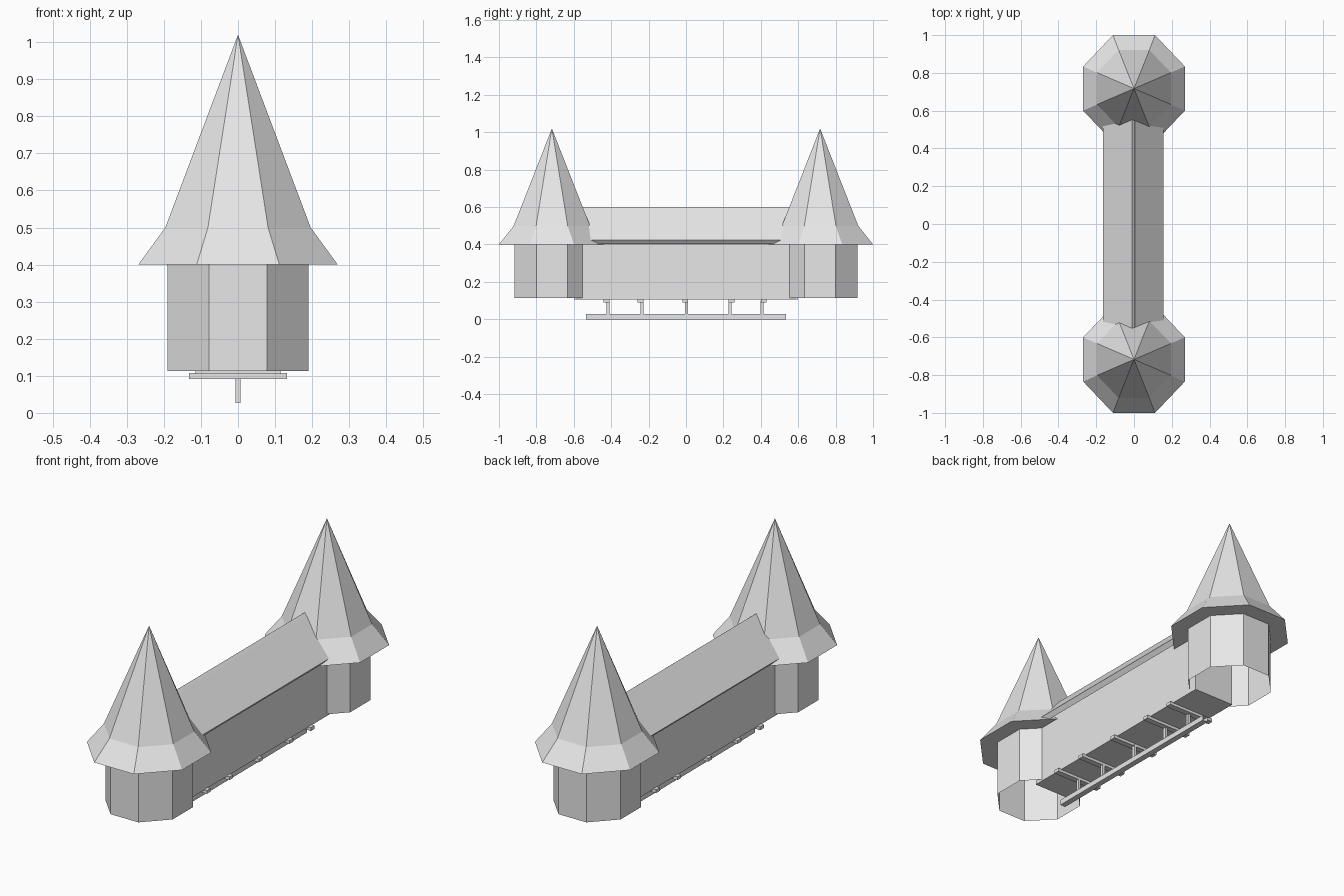
import bpy, math

if "Cube" in bpy.data.objects:
    bpy.data.objects.remove(bpy.data.objects["Cube"])

stone = bpy.data.materials.new("light_grey")
stone.diffuse_color = (0.8, 0.8, 0.8, 1)
stone.use_nodes = True
stone.node_tree.nodes["Principled BSDF"].inputs["Base Color"].default_value = stone.diffuse_color


def make(name, verts, faces):
    mesh = bpy.data.meshes.new(name)
    mesh.from_pydata(verts, [], faces)
    mesh.materials.append(stone)
    obj = bpy.data.objects.new(name, mesh)
    bpy.context.collection.objects.link(obj)
    return obj


def prism(name, profile, y0, y1, caps=True):
    """Extrude an (x, z) profile, listed counter-clockwise from the front, along y."""
    n = len(profile)
    verts = [(x, y, z) for y in (y0, y1) for x, z in profile]
    faces = [(i, i + n, (i + 1) % n + n, (i + 1) % n) for i in range(n)]
    if caps:
        faces += [tuple(range(n)), tuple(range(2 * n - 1, n - 1, -1))]
    return make(name, verts, faces)


def bar(name, hx, y, hy, z0, z1, caps=True):
    return prism(name, [(-hx, z0), (hx, z0), (hx, z1), (-hx, z1)], y - hy, y + hy, caps)


def octagon(ax, ay, cy, z):
    """Flat-fronted octagon given its half-widths in x and y."""
    k = 1 / math.cos(math.pi / 8)
    angles = [math.pi / 8 + i * math.pi / 4 for i in range(8)]
    return [(ax * k * math.cos(a), cy + ay * k * math.sin(a), z) for a in angles]


def band(a, b):
    return [(a + i, a + (i + 1) % 8, b + (i + 1) % 8, b + i) for i in range(8)]


for side, label in ((-1, "front"), (1, "back")):
    # Hollow tower shaft, open underneath
    cy = side * 0.716
    make(label + "_tower_wall",
         octagon(0.19, 0.2, cy, 0.113) + octagon(0.19, 0.2, cy, 0.4), band(0, 8))
    # Flared spire with a flat underside
    cy = side * 0.717
    verts = octagon(0.269, 0.283, cy, 0.4) + octagon(0.196, 0.204, cy, 0.5) + [(0, cy, 1.02)]
    faces = band(0, 8) + [(8 + i, 8 + (i + 1) % 8, 16) for i in range(8)]
    make(label + "_spire", verts, faces + [tuple(range(7, -1, -1))])

# Long hall between the towers
prism("hall", [(-0.115, 0.105), (0.115, 0.105), (0.115, 0.43), (0, 0.54), (-0.115, 0.43)], -0.6, 0.6)

# Two roof slabs, the left one lapping over the ridge
prism("roof_right", [(0.139, 0.403), (0.157, 0.425), (0.005, 0.588), (-0.017, 0.568)], -0.6, 0.6)
prism("roof_left", [(-0.165, 0.425), (-0.145, 0.403), (0.012, 0.578), (-0.01, 0.6)], -0.6, 0.6)

# Crossbars and hangers under the hall
for i, y in enumerate((-0.425, -0.243, -0.005, 0.243, 0.415)):
    bar(f"crossbar_{i}", 0.132, y, 0.015, 0.091, 0.108)
    bar(f"hanger_{i}", 0.007, y + 0.008 * (1 if y < 0 else -1), 0.008, 0.026, 0.1)

# Rail carried by the hangers, open at the ends
bar("rail", 0.015, 0, 0.535, 0, 0.027, caps=False)
